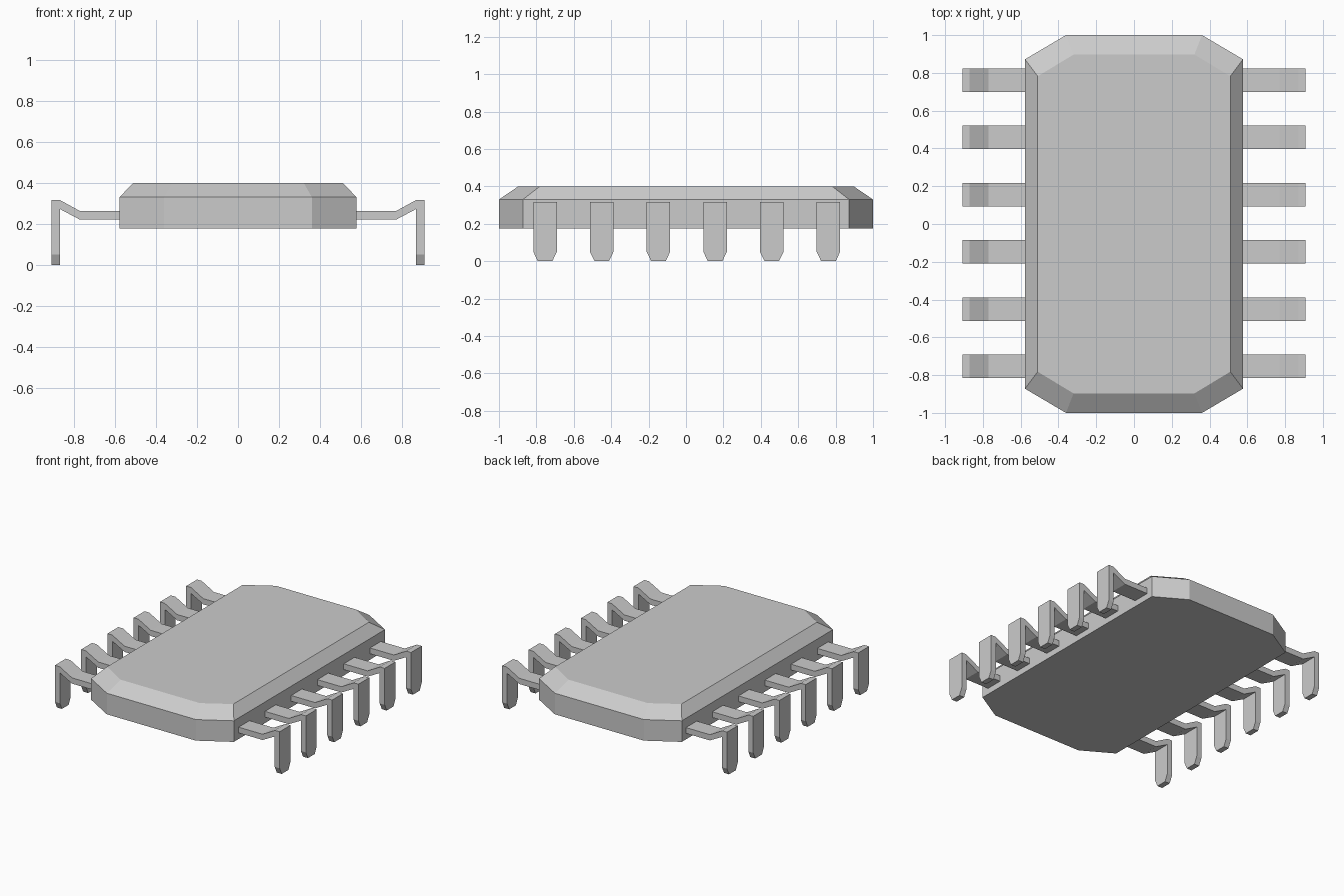
import bpy, bmesh

if "Cube" in bpy.data.objects:
    bpy.data.objects.remove(bpy.data.objects["Cube"])


def make_object(name, bm):
    bmesh.ops.recalc_face_normals(bm, faces=bm.faces)
    mesh = bpy.data.meshes.new(name)
    bm.to_mesh(mesh)
    bm.free()
    obj = bpy.data.objects.new(name, mesh)
    bpy.context.collection.objects.link(obj)
    return obj


def octagon(bm, ax, ay, bx, by, z):
    # (ax, ay) lies on the short end, (bx, by) on the long side
    pts = [(bx, -by), (bx, by), (ax, ay), (-ax, ay),
           (-bx, by), (-bx, -by), (-ax, -ay), (ax, -ay)]
    return [bm.verts.new((x, y, z)) for x, y in pts]


# Chip body: octagonal slab with a bevelled upper rim
bm = bmesh.new()
rings = [octagon(bm, 0.36, 1.0, 0.577, 0.872, 0.176),
         octagon(bm, 0.36, 1.0, 0.577, 0.872, 0.33),
         octagon(bm, 0.32, 0.897, 0.51, 0.782, 0.4)]
for lower, upper in zip(rings, rings[1:]):
    for i in range(8):
        j = (i + 1) % 8
        bm.faces.new((lower[i], lower[j], upper[j], upper[i]))
bm.faces.new(rings[0][::-1])
bm.faces.new(rings[-1])
make_object("chip_body", bm)

# Pins: bent strip profile in x-z, with a tapered foot, mirrored to both sides
PROFILE = [(0.57, 0.22), (0.77, 0.22), (0.868, 0.272), (0.868, 0.05),
           (0.908, 0.05), (0.908, 0.317), (0.87, 0.317), (0.77, 0.262), (0.57, 0.262)]
WIDTH = 0.125


def make_pin(index, y):
    bm = bmesh.new()
    face = bm.faces.new([bm.verts.new((x, y - WIDTH / 2, z)) for x, z in PROFILE])
    ext = bmesh.ops.extrude_face_region(bm, geom=[face])
    moved = [v for v in ext["geom"] if isinstance(v, bmesh.types.BMVert)]
    bmesh.ops.translate(bm, verts=moved, vec=(0, WIDTH, 0))
    # tapered foot
    foot = next(f for f in bm.faces if all(abs(v.co.z - 0.05) < 1e-4 for v in f.verts))
    ext = bmesh.ops.extrude_discrete_faces(bm, faces=[foot])
    for v in ext["faces"][0].verts:
        v.co.z = 0
        v.co.y = y + (v.co.y - y) * 0.62
    bmesh.ops.remove_doubles(bm, verts=bm.verts, dist=1e-5)
    pin = make_object(f"pin_pair_{index}", bm)
    mirror = pin.modifiers.new("mirror", 'MIRROR')
    mirror.use_axis = (True, False, False)


for i in range(6):
    make_pin(i + 1, 0.004 + (i - 2.5) * 0.303)
